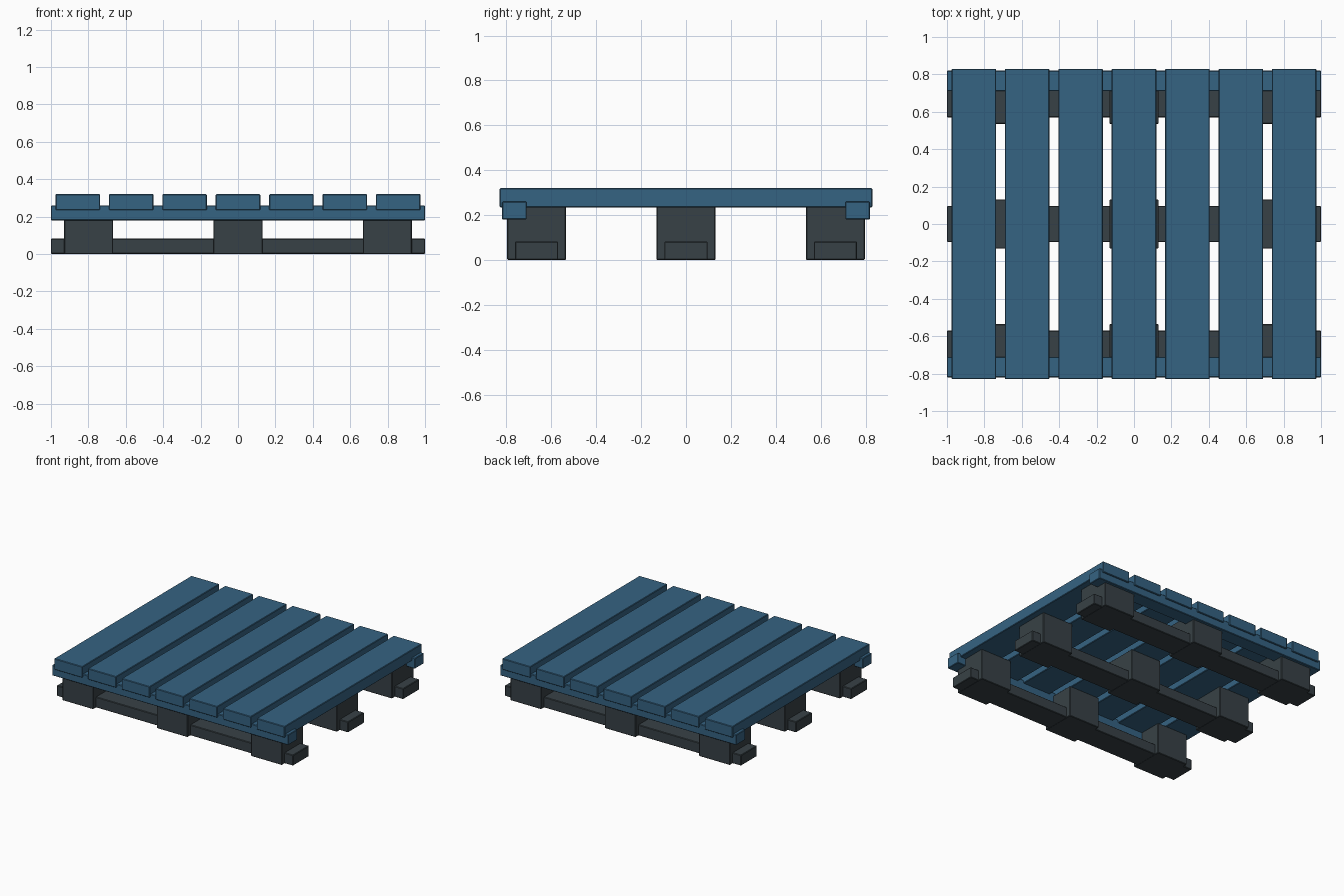
import bpy

cube = bpy.data.objects.get("Cube")
if cube:
    bpy.data.objects.remove(cube, do_unlink=True)


def make_material(name, rgb):
    mat = bpy.data.materials.new(name)
    mat.use_nodes = True
    color = (*rgb, 1.0)
    mat.diffuse_color = color
    mat.node_tree.nodes["Principled BSDF"].inputs["Base Color"].default_value = color
    return mat


blue = make_material("blue paint", (0.036, 0.125, 0.225))
charcoal = make_material("charcoal", (0.039, 0.053, 0.061))


def board(name, x, y, z, mat):
    """Box with softened edges, spanning the (min, max) pairs x, y and z."""
    spans = (x, y, z)
    bpy.ops.mesh.primitive_cube_add(size=1, location=[(a + b) / 2 for a, b in spans])
    obj = bpy.context.object
    obj.name = name
    obj.scale = [b - a for a, b in spans]
    bpy.ops.object.transform_apply(location=False, rotation=False, scale=True)
    obj.data.materials.append(mat)
    bevel = obj.modifiers.new("edge_bevel", 'BEVEL')
    bevel.width = 0.004
    bevel.segments = 1
    return obj


def around(center, width):
    return center - width / 2, center + width / 2


# Deck slats running front to back
for i in range(-3, 4):
    board(f"deck_slat_{i + 4}", around(i * 0.2855, 0.238), (-0.83, 0.83), (0.235, 0.32), blue)

# Cross boards under the deck, front and back
for side, label in ((-1, "front"), (1, "back")):
    board(f"cross_board_{label}", (-1, 1), around(side * 0.765, 0.11), (0.18, 0.26), blue)

# Three base rows, each a ground runner with three spacer blocks
for row, label in ((-1, "front"), (0, "middle"), (1, "back")):
    y = row * 0.666
    board(f"runner_{label}", (-1, 1), around(y, 0.193), (0.001, 0.082), charcoal)
    for col, side in ((-1, "right"), (0, "center"), (1, "left")):
        board(f"block_{label}_{side}", around(col * 0.798, 0.262), around(y, 0.262),
              (0, 0.238), charcoal)
